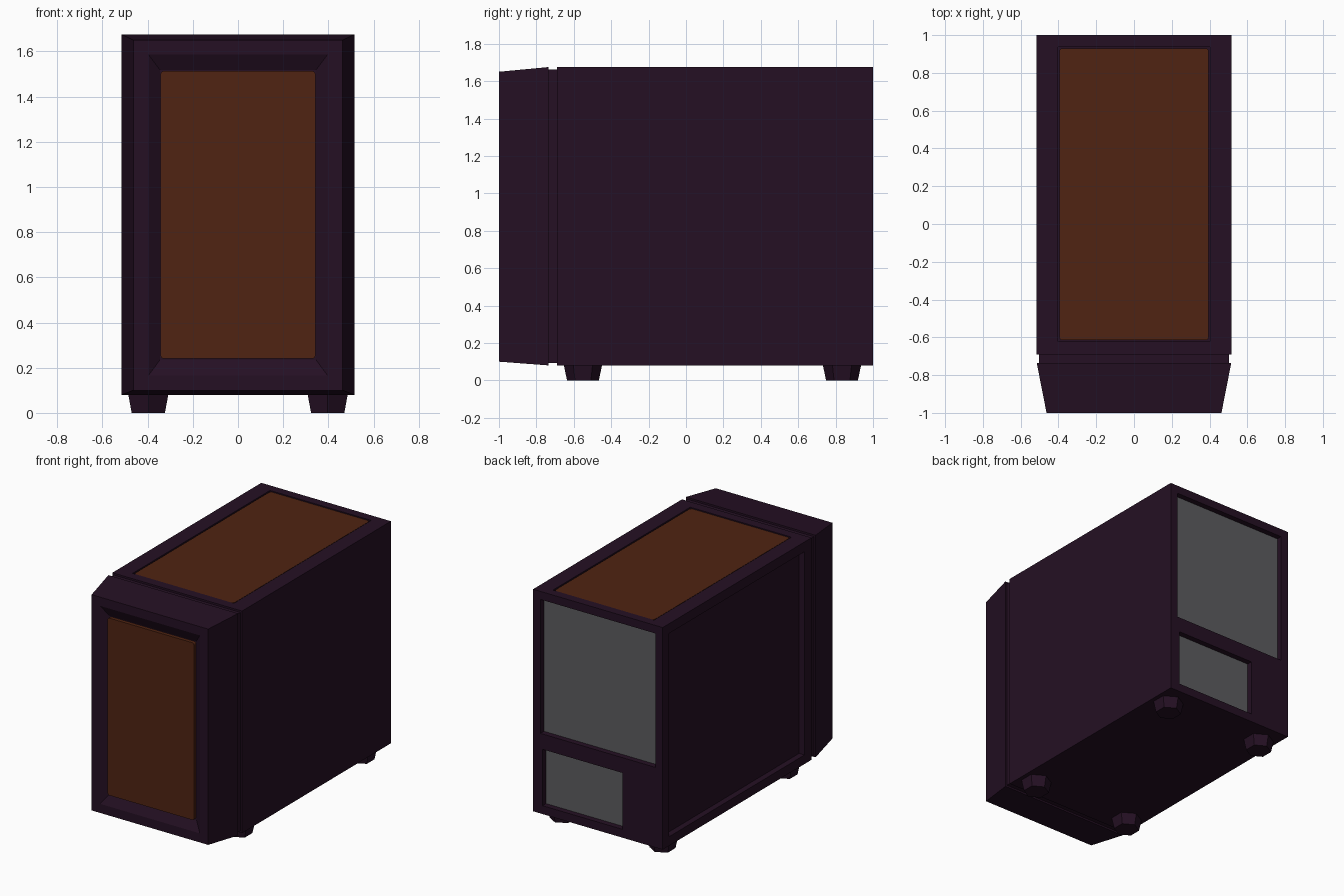
import bpy, bmesh, math

if "Cube" in bpy.data.objects:
    bpy.data.objects.remove(bpy.data.objects["Cube"])


def material(name, rgb):
    m = bpy.data.materials.new(name)
    m.diffuse_color = (*rgb, 1)
    m.use_nodes = True
    m.node_tree.nodes["Principled BSDF"].inputs["Base Color"].default_value = m.diffuse_color
    return m


PURPLE = material("dark purple", (0.018, 0.005, 0.017))
ORANGE = material("burnt orange", (0.08, 0.017, 0.006))
GREY = material("grey", (0.11, 0.11, 0.117))


def place(axis, u, v, w):
    return [(w, u, v), (u, w, v), (u, v, w)][axis]


def loft(name, axis, rect0, w0, rect1, w1, mat, corner=0):
    """Block between two rectangles (u0, u1, v0, v1) along an axis."""
    bm = bmesh.new()
    rings = []
    for (u0, u1, v0, v1), w in ((rect0, w0), (rect1, w1)):
        pts = [(u0, v0), (u1, v0), (u1, v1), (u0, v1)]
        rings.append([bm.verts.new(place(axis, u, v, w)) for u, v in pts])
    a, b = rings
    bm.faces.new(a)
    bm.faces.new(b)
    for i in range(4):
        j = (i + 1) % 4
        bm.faces.new((a[i], a[j], b[j], b[i]))
    if corner:
        edges = [bm.edges.get((a[i], b[i])) for i in range(4)]
        bmesh.ops.bevel(bm, geom=edges, offset=corner, segments=3,
                        profile=0.5, affect='EDGES')
    bmesh.ops.recalc_face_normals(bm, faces=bm.faces)
    me = bpy.data.meshes.new(name)
    bm.to_mesh(me)
    bm.free()
    me.materials.append(mat)
    ob = bpy.data.objects.new(name, me)
    bpy.context.collection.objects.link(ob)
    return ob


def block(name, axis, rect, w0, w1, mat, corner=0):
    return loft(name, axis, rect, w0, rect, w1, mat, corner)


def cut(target, cutter):
    mod = target.modifiers.new("recess", 'BOOLEAN')
    mod.operation = 'DIFFERENCE'
    mod.solver = 'EXACT'
    mod.object = cutter
    bpy.context.view_layer.objects.active = target
    bpy.ops.object.modifier_apply(modifier=mod.name)
    bpy.data.objects.remove(cutter)


# main case and the narrow neck behind the front panel
case = block("case", 1, (-.515, .515, .08, 1.675), -.69, 1, PURPLE)
block("neck", 1, (-.502, .502, .093, 1.662), -.75, -.68, PURPLE)

# tapered front panel with a sloped recess
front = loft("front_frame", 1, (-.515, .515, .08, 1.675), -.735,
             (-.463, .463, .10, 1.65), -1, PURPLE)
cut(front, loft("front_cutter", 1, (-.397, .397, .165, 1.587), -1,
                (-.345, .345, .235, 1.517), -.965, PURPLE))
block("front_mesh", 1, (-.343, .343, .24, 1.513), -.99, -.955, ORANGE, .015)

# top vent set in its recess
cut(case, block("top_cutter", 2, (-.402, .402, -.622, .937), 1.65, 1.7, PURPLE))
block("top_vent", 2, (-.395, .395, -.615, .93), 1.64, 1.671, ORANGE, .015)

# recessed left side
cut(case, block("side_cutter", 0, (-.61, .93, .145, 1.605), -.6, -.472, PURPLE))

# rear recesses with grey plates
for name, rect in (("rear_upper", (-.456, .456, .655, 1.617)),
                   ("rear_lower", (-.195, .44, .14, .545))):
    cut(case, block(name + "_cutter", 1, rect, .955, 1.1, PURPLE))
    block(name + "_plate", 1, rect, .95, .96, GREY)

# tapered six-sided feet
for label, y in (("front", -.551), ("back", .834)):
    for side, x in (("left", -.397), ("right", .397)):
        bpy.ops.mesh.primitive_cone_add(vertices=6, radius1=.085, radius2=.102,
                                        depth=.08, location=(x, y, .04))
        foot = bpy.context.object
        foot.name = f"{label}_{side}_foot"
        foot.data.materials.append(PURPLE)
